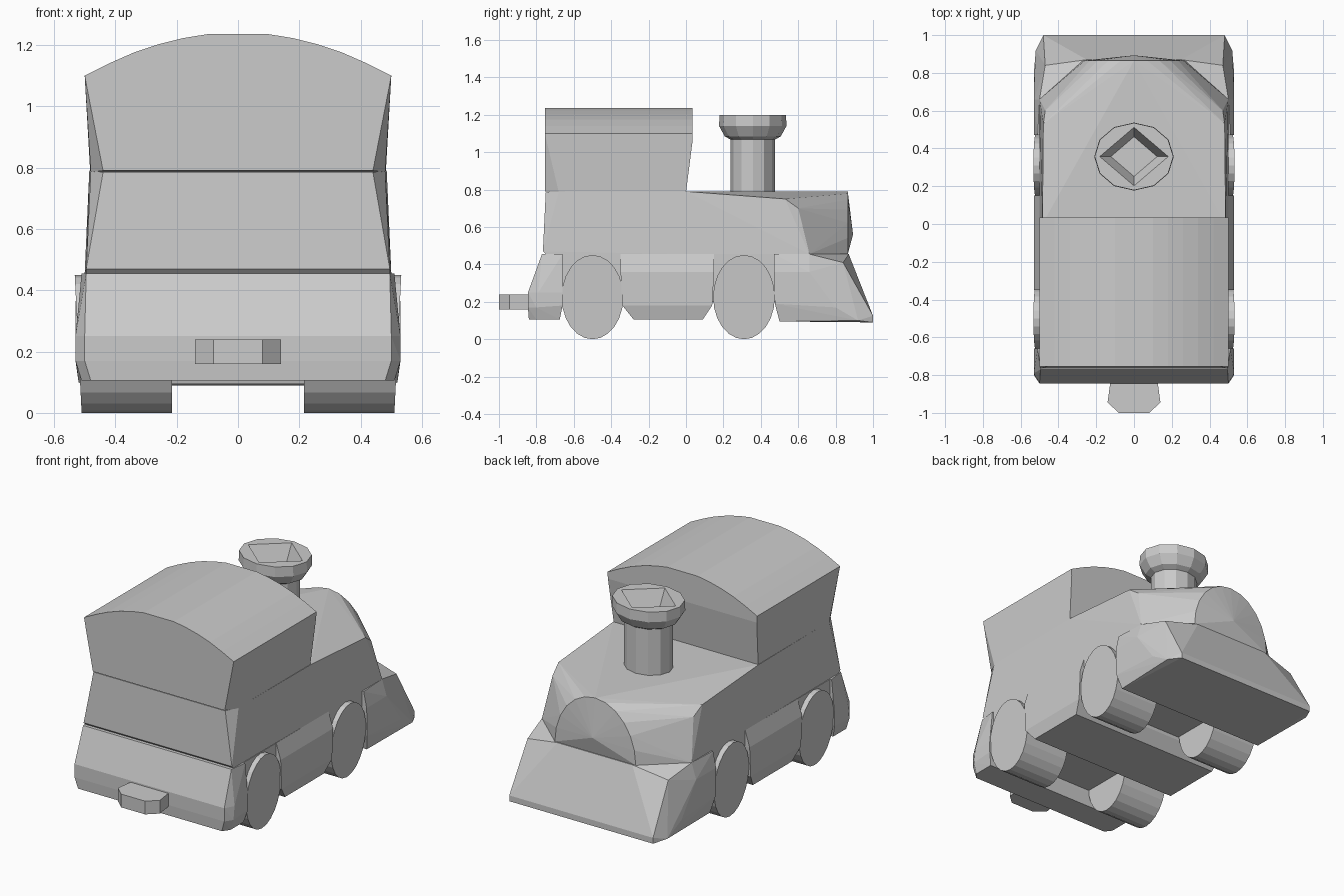
import bpy, bmesh
from math import sin, cos, pi, radians

if "Cube" in bpy.data.objects:
    bpy.data.objects.remove(bpy.data.objects["Cube"])


def finish(name, bm):
    bmesh.ops.recalc_face_normals(bm, faces=bm.faces)
    mesh = bpy.data.meshes.new(name)
    bm.to_mesh(mesh)
    bm.free()
    obj = bpy.data.objects.new(name, mesh)
    bpy.context.collection.objects.link(obj)
    return obj


def hull(name, points, mirror=True):
    """Faceted convex block around the points, mirrored in x by default."""
    pts = {(round(s * x, 4), y, z) for x, y, z in points
           for s in ((1, -1) if mirror else (1,))}
    bm = bmesh.new()
    for p in sorted(pts):
        bm.verts.new(p)
    bmesh.ops.convex_hull(bm, input=bm.verts)
    bmesh.ops.delete(bm, geom=[v for v in bm.verts if not v.link_faces], context='VERTS')
    bmesh.ops.dissolve_limit(bm, angle_limit=radians(0.5), verts=bm.verts, edges=bm.edges)
    return finish(name, bm)


def loft(name, rings):
    """Bridge rings of equal length and cap both ends."""
    bm = bmesh.new()
    loops = [[bm.verts.new(p) for p in ring] for ring in rings]
    n = len(loops[0])
    for a, b in zip(loops, loops[1:]):
        for i in range(n):
            j = (i + 1) % n
            bm.faces.new((a[i], a[j], b[j], b[i]))
    bm.faces.new(loops[0])
    bm.faces.new(loops[-1])
    return finish(name, bm)


# Chassis: spine, middle skirt, rear skirt and sloping front skirt
hull("chassis_spine", [(0.5, y, z) for y in (-0.7, 0.6) for z in (0.2, 0.455)])
hull("middle_skirt", [(0.50, -0.35, 0.455), (0.50, 0.15, 0.455),
                      (0.53, -0.35, 0.36), (0.53, 0.15, 0.36),
                      (0.53, -0.34, 0.18), (0.53, 0.14, 0.18),
                      (0.51, -0.28, 0.105), (0.51, 0.09, 0.105)])
hull("rear_skirt", [(0.495, -0.77, 0.455), (0.51, -0.66, 0.455),
                    (0.50, -0.845, 0.25), (0.53, -0.79, 0.25), (0.53, -0.66, 0.25),
                    (0.50, -0.845, 0.17), (0.53, -0.80, 0.17), (0.53, -0.66, 0.18),
                    (0.48, -0.84, 0.105), (0.51, -0.80, 0.105), (0.51, -0.675, 0.105)])
hull("front_skirt", [(0.51, 0.47, 0.455), (0.50, 0.66, 0.455), (0.25, 0.87, 0.455),
                     (0.47, 0.84, 0.41), (0.53, 0.47, 0.36), (0.53, 0.66, 0.36),
                     (0.53, 0.475, 0.19), (0.53, 0.80, 0.17), (0.51, 0.50, 0.095),
                     (0.52, 0.92, 0.10), (0.48, 1.0, 0.09), (0.48, 1.0, 0.125)])

# Oval wheels
for side, s in (("left", -1), ("right", 1)):
    for end, yc in (("rear", -0.50), ("front", 0.31)):
        oval = [(yc + 0.165 * cos(2 * pi * i / 24), 0.225 + 0.225 * sin(2 * pi * i / 24))
                for i in range(24)]
        hull(f"{end}_{side}_wheel",
             [(s * 0.215, y, z) for y, z in oval] +
             [(s * (0.51 + 0.05 * z), y, z) for y, z in oval], mirror=False)

# Boiler body with a rounded nose
nose = [(0.27 * cos(pi / 2 * i / 6), 0.865, 0.455 + 0.335 * sin(pi / 2 * i / 6))
        for i in range(7)]
hull("boiler_body", nose + [
    (0.0, 0.893, 0.56), (0.50, 0.66, 0.455), (0.47, 0.60, 0.70), (0.48, 0.53, 0.75),
    (0.485, 0.0, 0.79), (0.48, -0.68, 0.79), (0.44, -0.75, 0.785),
    (0.495, -0.765, 0.47), (0.495, -0.75, 0.455), (0.50, 0.0, 0.455)])

# Cab with an arched roof
roof = [(0.5, 1.10), (0.42, 1.14), (0.34, 1.175), (0.26, 1.202), (0.18, 1.222), (0.10, 1.235)]
hull("cab", [(x, y, z) for x, z in roof for y in (-0.755, 0.035)] + [
    (0.497, 0.035, 1.06), (0.482, 0.0, 0.785), (0.48, -0.68, 0.785), (0.44, -0.755, 0.79)])


# Chimney: round rings, with a diamond-shaped opening in the cap
def ring(r, z, diamond=False):
    pts = []
    for i in range(12):
        c, s = cos(i * pi / 6), sin(i * pi / 6)
        k = r / (abs(c) + abs(s)) if diamond else r
        pts.append((1.17 * k * c, 0.357 + k * s, z))
    return pts


loft("chimney_pipe", [ring(0.12, 0.77), ring(0.12, 1.09)])
loft("chimney_cap", [ring(0.115, 1.065), ring(0.15, 1.085), ring(0.18, 1.14), ring(0.178, 1.2),
                     ring(0.155, 1.2, True), ring(0.105, 1.1, True)])

# Rear coupler
hull("coupler", [(x, y, z) for z in (0.16, 0.24)
                 for x, y in ((0.12, -0.80), (0.12, -0.85), (0.14, -0.945), (0.08, -1.0))])
